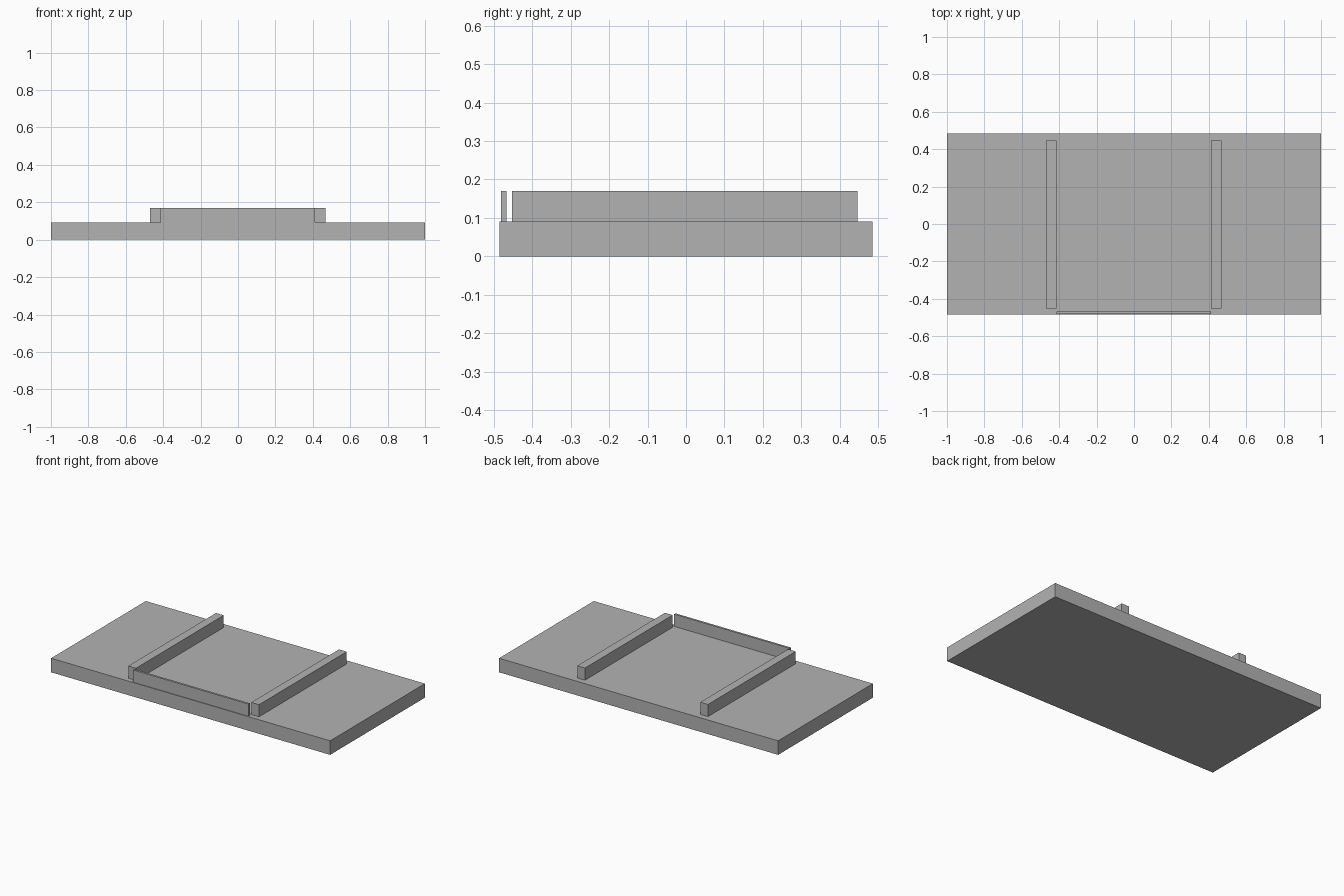
import bpy

default_cube = bpy.data.objects.get("Cube")
if default_cube:
    bpy.data.objects.remove(default_cube, do_unlink=True)

# Single plain grey
grey = bpy.data.materials.new("plain_grey")
grey.use_nodes = True
grey.diffuse_color = (0.45, 0.45, 0.45, 1)
grey.node_tree.nodes["Principled BSDF"].inputs["Base Color"].default_value = grey.diffuse_color


def box(name, low, high):
    """Flat-shaded box between two opposite corners."""
    centre = [(a + b) / 2 for a, b in zip(low, high)]
    bpy.ops.mesh.primitive_cube_add(size=1, location=centre)
    obj = bpy.context.object
    obj.name = name
    obj.scale = [b - a for a, b in zip(low, high)]
    bpy.ops.object.transform_apply(location=False, rotation=False, scale=True)
    obj.data.materials.append(grey)
    return obj


DECK, TOP = 0.091, 0.17

# Base slab
box("base_slab", (-1, -0.485, 0), (1, 0.485, DECK))

# Side rails running front to back
for name, inner, outer in (("right_rail", -0.47, -0.415), ("left_rail", 0.412, 0.467)):
    box(name, (inner, -0.452, DECK), (outer, 0.446, TOP))

# Thin upright panel along the front edge, between the rails
box("front_panel", (-0.415, -0.481, DECK), (0.412, -0.467, TOP))
